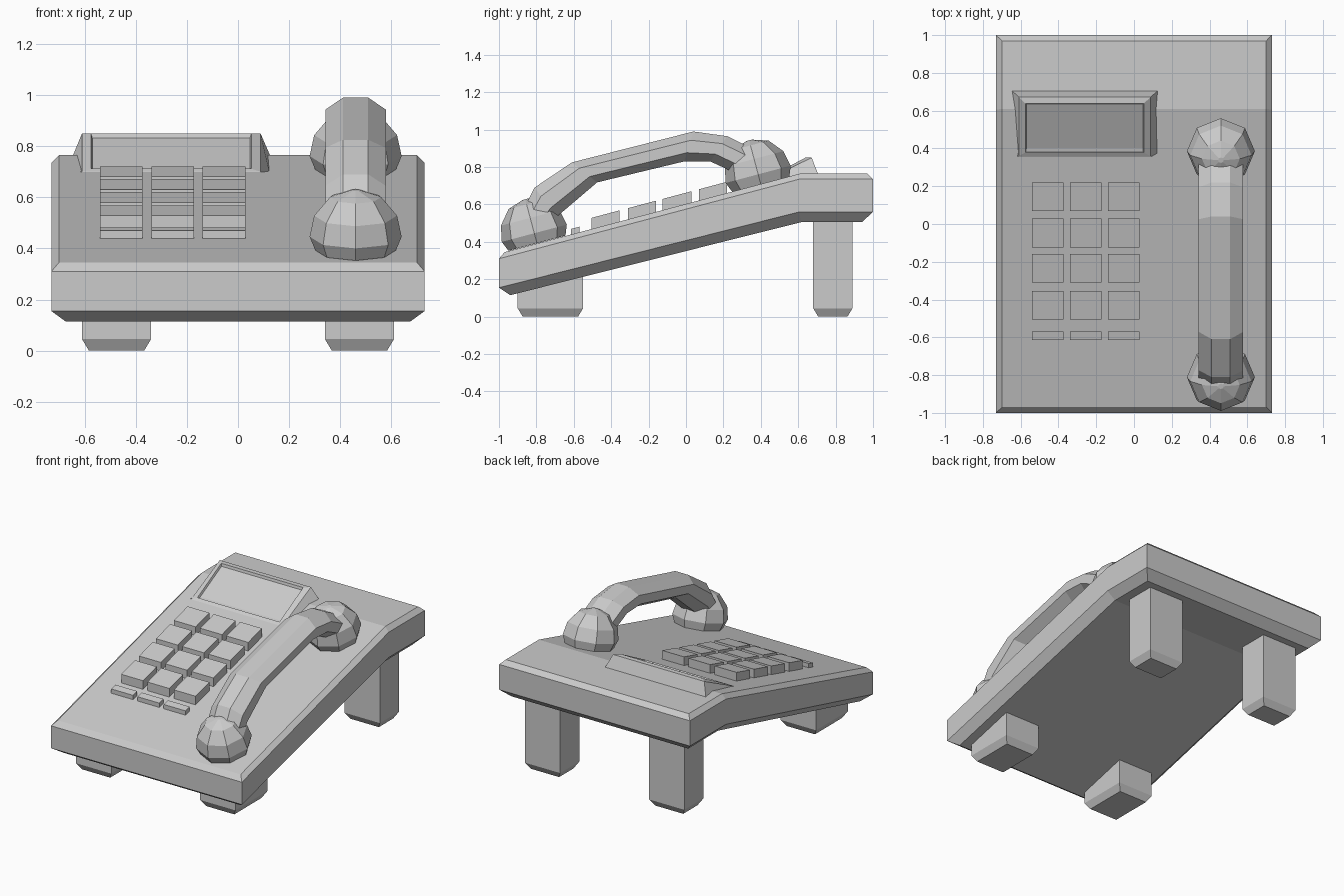
import bpy, bmesh, math
from mathutils import Vector

if "Cube" in bpy.data.objects:
    bpy.data.objects.remove(bpy.data.objects["Cube"])


def make(name, rings, caps=True):
    """Skin a stack of equal-length closed rings and cap both ends."""
    bm = bmesh.new()
    loops = [[bm.verts.new(p) for p in r] for r in rings]
    n = len(loops[0])
    for a, b in zip(loops, loops[1:]):
        for i in range(n):
            j = (i + 1) % n
            bm.faces.new((a[i], a[j], b[j], b[i]))
    if caps:
        for cap in (loops[0], loops[-1]):
            if n == 6:  # bent plate: split cap at the bend
                bm.faces.new((cap[0], cap[1], cap[2], cap[5]))
                bm.faces.new((cap[5], cap[2], cap[3], cap[4]))
            else:
                bm.faces.new(cap)
    bmesh.ops.recalc_face_normals(bm, faces=bm.faces)
    mesh = bpy.data.meshes.new(name)
    bm.to_mesh(mesh)
    bm.free()
    ob = bpy.data.objects.new(name, mesh)
    bpy.context.collection.objects.link(ob)
    return ob


def rect(x0, x1, y0, y1, z0, z1):
    """Rectangle in plan, z0 along its front edge and z1 along its back edge."""
    return [(x0, y0, z0), (x1, y0, z0), (x1, y1, z1), (x0, y1, z1)]


def slope(y):
    """Height of the sloping top panel."""
    return 0.765 + (y - 0.61) * 0.266


# Body: bent slab with chamfered rims; each ring is half width + side profile
def plate(hx, front, bend, back):
    return [(-hx, *front), (hx, *front), (hx, *bend),
            (hx, *back), (-hx, *back), (-hx, *bend)]


make("body", [
    plate(0.675, (-0.94, 0.115), (0.615, 0.505), (0.94, 0.505)),
    plate(0.73, (-1.0, 0.155), (0.605, 0.56), (1.0, 0.56)),
    plate(0.73, (-1.0, 0.31), (0.605, 0.735), (1.0, 0.735)),
    plate(0.70, (-0.97, 0.345), (0.61, 0.765), (0.97, 0.765)),
])

# Feet: short front pair, tall rear pair, chamfered at the ground
for side, (x0, x1) in (("left", (-0.61, -0.34)), ("right", (0.34, 0.61))):
    for place, y0, y1, zf, zb in (("front", -0.90, -0.55, 0.16, 0.25),
                                  ("rear", 0.68, 0.89, 0.53, 0.53)):
        c = 0.027
        make(f"{place}_foot_{side}", [
            rect(x0 + c, x1 - c, y0 + c, y1 - c, 0, 0),
            rect(x0, x1, y0, y1, 0.045, 0.045),
            rect(x0, x1, y0, y1, zf, zb)])

# Display housing: raised wedge with a recessed screen
make("display_housing", [
    rect(-0.645, 0.125, 0.35, 0.705, 0.67, 0.74),
    rect(-0.645, 0.125, 0.35, 0.705, 0.69, 0.765),
    rect(-0.61, 0.088, 0.36, 0.672, 0.70, 0.85),
    rect(-0.575, 0.052, 0.378, 0.638, 0.712, 0.85),
    rect(-0.570, 0.047, 0.384, 0.634, 0.700, 0.832)])

# Keypad: four rows of keys and a row of thin keys
rows = [(0.07, 0.22, 0.06), (-0.125, 0.03, 0.06), (-0.31, -0.16, 0.06),
        (-0.505, -0.355, 0.06), (-0.615, -0.57, 0.03)]
for r, (y0, y1, h) in enumerate(rows):
    for c in range(3):
        x0 = -0.54 + 0.201 * c
        make(f"key_{r}_{c}", [
            rect(x0, x0 + 0.167, y0, y1, slope(y0) + d, slope(y1) + d)
            for d in (-0.02, h)])

# Handset cups: octagonal domes standing square to the slope
CX = 0.46
along = Vector((0, 0.966, 0.257))
up = Vector((0, -0.257, 0.966))
dome = [(0.158, 0.0), (0.18, 0.055), (0.162, 0.14), (0.10, 0.215), (0.015, 0.243)]
for name, y, z in (("earpiece", 0.40, 0.708), ("mouthpiece", -0.797, 0.393)):
    centre = Vector((CX, y, z))
    make(name, [[centre + up * h + Vector((r * math.cos(k * math.pi / 4), 0, 0))
                 + along * (r * math.sin(k * math.pi / 4)) for k in range(8)]
                for r, h in dome])

# Handset grip: octagonal section swept between upper and lower side outlines
outline = [((-0.87, 0.57), (-0.75, 0.46)), ((-0.81, 0.69), (-0.69, 0.535)),
           ((-0.61, 0.825), (-0.475, 0.718)), ((0.04, 0.99), (-0.01, 0.83)),
           ((0.22, 0.965), (0.13, 0.83)), ((0.36, 0.895), (0.27, 0.765))]
k8 = 1 / math.cos(math.pi / 8)
rings = []
for top, low in outline:
    t, b = Vector((CX, *top)), Vector((CX, *low))
    mid, half = (t + b) / 2, (t - b) / 2
    ring = []
    for k in range(8):
        a = (k + 0.5) * math.pi / 4
        ring.append(mid + Vector((0.118 * k8 * math.cos(a), 0, 0))
                    + half * (k8 * math.sin(a)))
    rings.append(ring)
make("handset_grip", rings)
